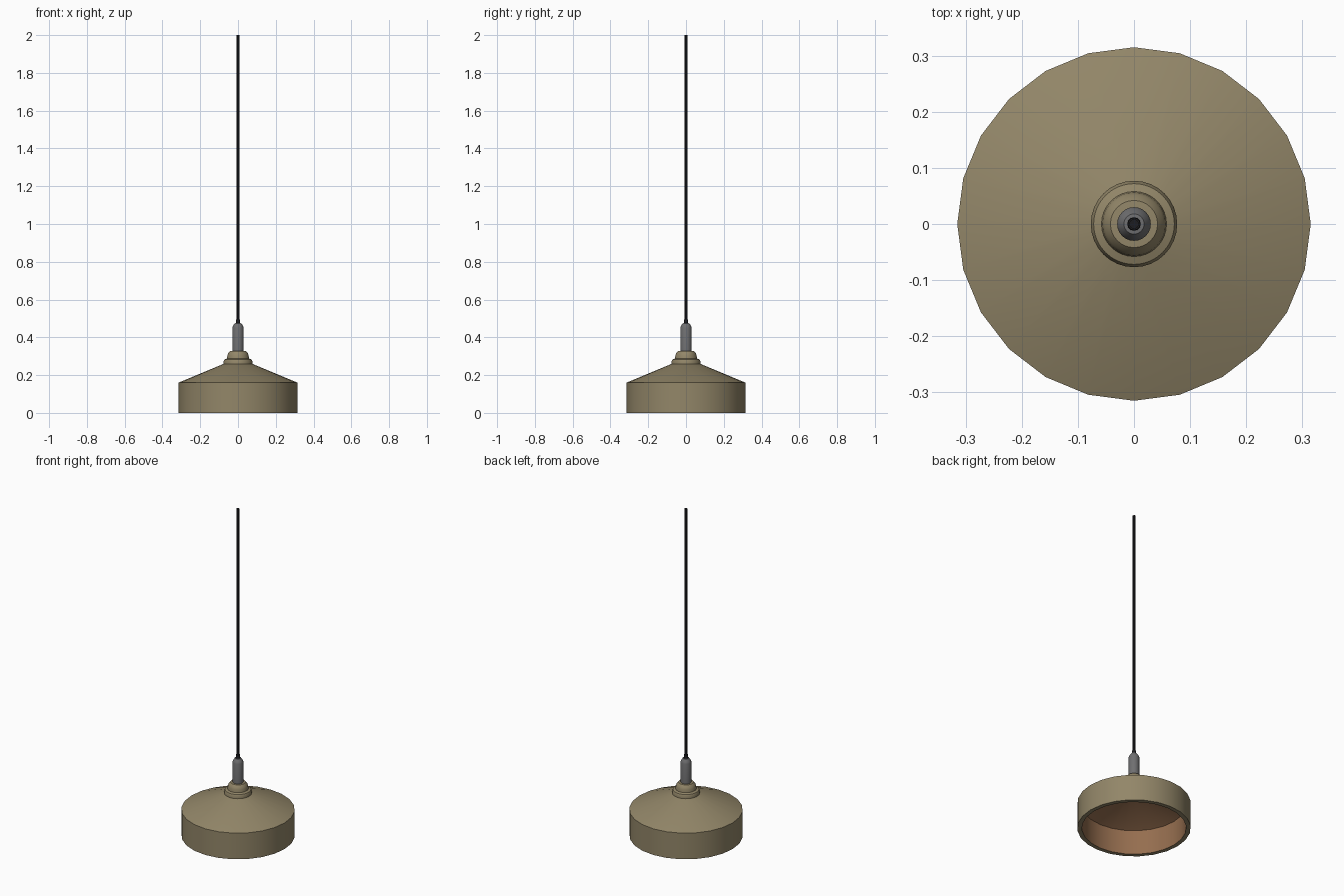
import bpy, bmesh, math

if "Cube" in bpy.data.objects:
    bpy.data.objects.remove(bpy.data.objects["Cube"])

def mat(name, rgb):
    m = bpy.data.materials.new(name)
    m.diffuse_color = (*rgb, 1)
    m.use_nodes = True
    m.node_tree.nodes["Principled BSDF"].inputs["Base Color"].default_value = m.diffuse_color
    return m

OLIVE = mat("olive_enamel", (0.29, 0.24, 0.14))
COPPER = mat("copper_lining", (0.30, 0.155, 0.078))
GREY = mat("grey_metal", (0.16, 0.16, 0.165))
BLACK = mat("black_cable", (0.012, 0.012, 0.014))

def lathe(name, profile, sides, mats, inner_from=None):
    """Revolve an (r, z) profile about z; spans from inner_from on use the second material."""
    bm = bmesh.new()
    rings = []
    for r, z in profile:
        if r == 0:
            rings.append([bm.verts.new((0, 0, z))] * sides)
        else:
            rings.append([bm.verts.new((r * math.cos(math.tau * i / sides),
                                        r * math.sin(math.tau * i / sides), z)) for i in range(sides)])
    for k, (a, b) in enumerate(zip(rings, rings[1:])):
        for i in range(sides):
            j = (i + 1) % sides
            f = bm.faces.new(list(dict.fromkeys((a[i], a[j], b[j], b[i]))))
            if inner_from is not None and k >= inner_from:
                f.material_index = 1
    bmesh.ops.recalc_face_normals(bm, faces=bm.faces)
    me = bpy.data.meshes.new(name)
    bm.to_mesh(me)
    bm.free()
    for m in mats:
        me.materials.append(m)
    ob = bpy.data.objects.new(name, me)
    bpy.context.collection.objects.link(ob)
    bpy.context.view_layer.objects.active = ob
    ob.select_set(True)
    bpy.ops.object.shade_smooth_by_angle(angle=math.radians(30))
    ob.select_set(False)
    return ob

# Hollow shade: outer cone and wall, rim, then the copper lining
lathe("shade", [(0, 0.27), (0.07, 0.262), (0.315, 0.16), (0.315, 0), (0.29, 0),
                (0.29, 0.15), (0.07, 0.242), (0, 0.242)], 24, [OLIVE, COPPER], 4)

# Stepped collar on top of the shade
lathe("collar", [(0, 0.25), (0.075, 0.25), (0.077, 0.272), (0.072, 0.283), (0.058, 0.288),
                 (0.056, 0.305), (0.052, 0.316), (0.042, 0.328), (0, 0.33)], 32, [OLIVE])

# Metal cord grip
lathe("cord_grip", [(0, 0.32), (0.03, 0.32), (0.03, 0.45), (0.027, 0.46),
                    (0.018, 0.474), (0, 0.476)], 24, [GREY])

# Strain relief and hanging cable
lathe("strain_relief", [(0, 0.47), (0.012, 0.47), (0.011, 0.495), (0, 0.495)], 12, [BLACK])
lathe("cable", [(0, 0.46), (0.009, 0.46), (0.009, 2.0), (0, 2.0)], 8, [BLACK])
